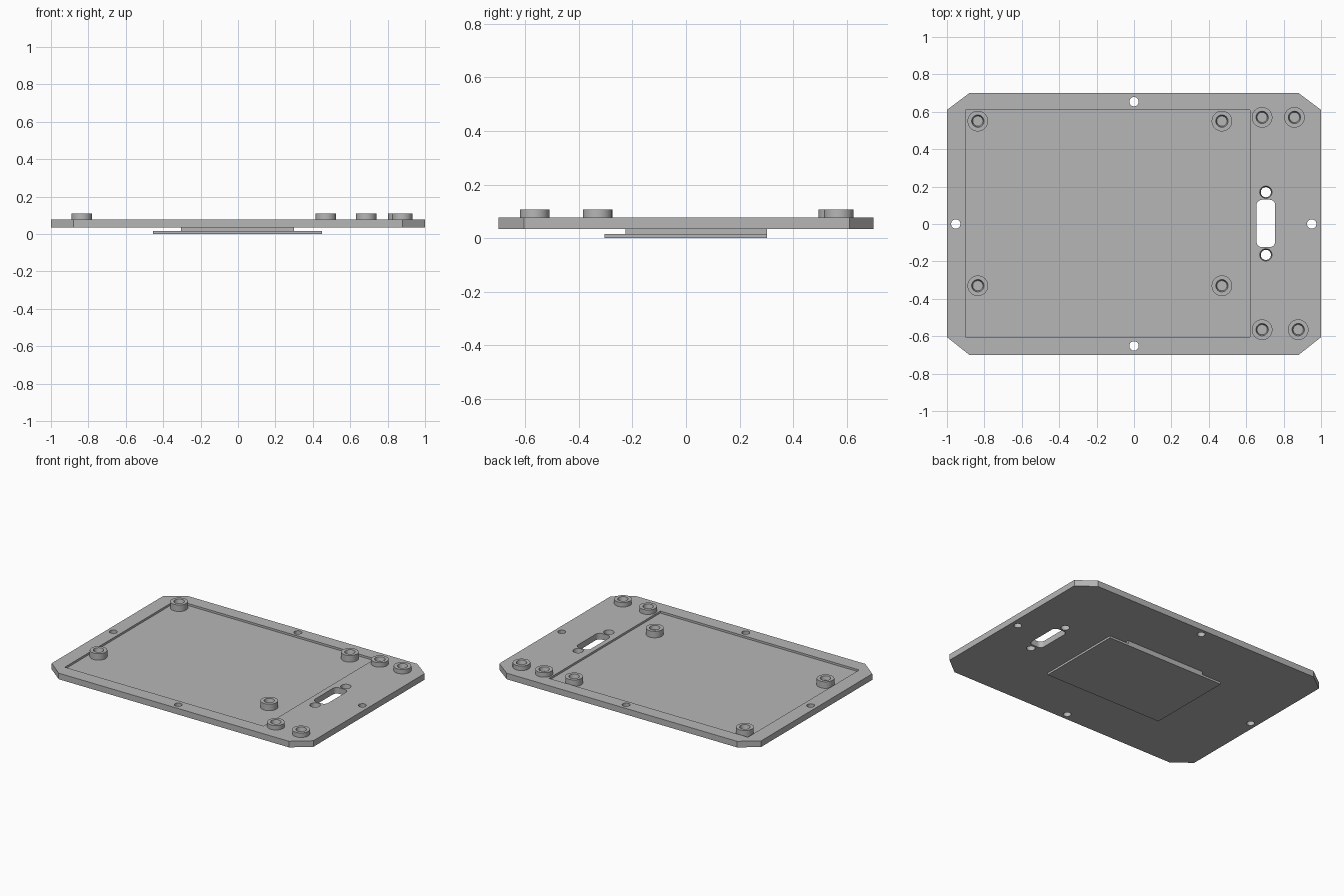
import bpy, bmesh
from math import cos, sin, tau, radians
from mathutils import Matrix

if "Cube" in bpy.data.objects:
    bpy.data.objects.remove(bpy.data.objects["Cube"])

grey = bpy.data.materials.new("plain grey")
grey.use_nodes = True
grey.diffuse_color = (0.47, 0.47, 0.47, 1)
grey.node_tree.nodes["Principled BSDF"].inputs["Base Color"].default_value = grey.diffuse_color

BOTTOM, TOP, FLOOR, BOSS_TOP = 0.035, 0.077, 0.063, 0.108
SIDES = 32


def finish(name, bm):
    bmesh.ops.recalc_face_normals(bm, faces=bm.faces)
    mesh = bpy.data.meshes.new(name)
    bm.to_mesh(mesh)
    bm.free()
    obj = bpy.data.objects.new(name, mesh)
    mesh.materials.append(grey)
    bpy.context.collection.objects.link(obj)
    return obj


def smooth(obj):
    bpy.ops.object.select_all(action="DESELECT")
    obj.select_set(True)
    bpy.context.view_layer.objects.active = obj
    bpy.ops.object.shade_smooth_by_angle(angle=radians(30))


def prism(bm, outline, z0, z1):
    """Closed solid standing on a flat outline."""
    low = [bm.verts.new((x, y, z0)) for x, y in outline]
    high = [bm.verts.new((x, y, z1)) for x, y in outline]
    bm.faces.new(low)
    bm.faces.new(high)
    for i in range(len(low)):
        j = (i + 1) % len(low)
        bm.faces.new((low[i], low[j], high[j], high[i]))


def box(bm, x0, x1, y0, y1, z0, z1):
    prism(bm, [(x0, y0), (x1, y0), (x1, y1), (x0, y1)], z0, z1)


def cylinder(bm, x, y, r_low, r_high, z0, z1):
    bmesh.ops.create_cone(bm, cap_ends=True, segments=SIDES, radius1=r_low, radius2=r_high,
                          depth=z1 - z0, matrix=Matrix.Translation((x, y, (z0 + z1) / 2)))


def rounded_outline(cx, cy, hx, hy, r, steps=6):
    points = []
    for q, (sx, sy) in enumerate([(1, 1), (-1, 1), (-1, -1), (1, -1)]):
        for s in range(steps + 1):
            a = tau / 4 * (q + s / steps)
            points.append((cx + sx * (hx - r) + r * cos(a), cy + sy * (hy - r) + r * sin(a)))
    return points


# Base plate with clipped corners
bm = bmesh.new()
prism(bm, [(-0.88, -0.7), (0.88, -0.7), (1, -0.605), (1, 0.61),
           (0.88, 0.7), (-0.88, 0.7), (-1, 0.61), (-1, -0.605)], BOTTOM, TOP)
plate = finish("base_plate", bm)

# Cutter: shallow recess, edge holes, slot and its two screw holes
bm = bmesh.new()
box(bm, -0.9, 0.62, -0.605, 0.61, FLOOR, 0.2)
for x, y in [(0, 0.654), (0, -0.652), (-0.953, 0), (0.95, 0)]:
    cylinder(bm, x, y, 0.025, 0.025, -0.1, 0.2)
prism(bm, rounded_outline(0.705, 0.003, 0.05, 0.127, 0.03), -0.1, 0.2)
for y in (0.17, -0.165):
    cylinder(bm, 0.705, y, 0.027, 0.033, BOTTOM - 0.001, TOP + 0.001)
cutter = finish("plate_cutter", bm)

cut = plate.modifiers.new("openings", "BOOLEAN")
cut.operation = "DIFFERENCE"
cut.solver = "EXACT"
cut.object = cutter
smooth(plate)
bpy.ops.object.modifier_apply(modifier=cut.name)
bpy.data.objects.remove(cutter)
smooth(plate)

# Stepped tab under the plate
bm = bmesh.new()
box(bm, -0.305, 0.3, -0.225, 0.302, 0.015, BOTTOM)
finish("tab_neck", bm)
bm = bmesh.new()
box(bm, -0.455, 0.45, -0.305, 0.302, 0, 0.015)
finish("tab_plate", bm)


def boss(name, x, y, base):
    """Round standoff with a tapered blind hole."""
    bm = bmesh.new()
    profile = [(0.055, base), (0.055, BOSS_TOP), (0.033, BOSS_TOP), (0.027, TOP + 0.004)]
    rings = [[bm.verts.new((x + r * cos(tau * i / SIDES), y + r * sin(tau * i / SIDES), z))
              for i in range(SIDES)] for r, z in profile]
    for a, b in zip(rings, rings[1:]):
        for i in range(SIDES):
            j = (i + 1) % SIDES
            bm.faces.new((a[i], a[j], b[j], b[i]))
    bm.faces.new(rings[0])
    bm.faces.new(rings[-1])
    smooth(finish(name, bm))


# Four standoffs in the recess, four on the raised end
for x in (-0.835, 0.47):
    for y in (0.55, -0.33):
        boss("recess_standoff", x, y, FLOOR)
for x, y in [(0.685, 0.57), (0.858, 0.57), (0.685, -0.565), (0.878, -0.565)]:
    boss("end_standoff", x, y, TOP)
